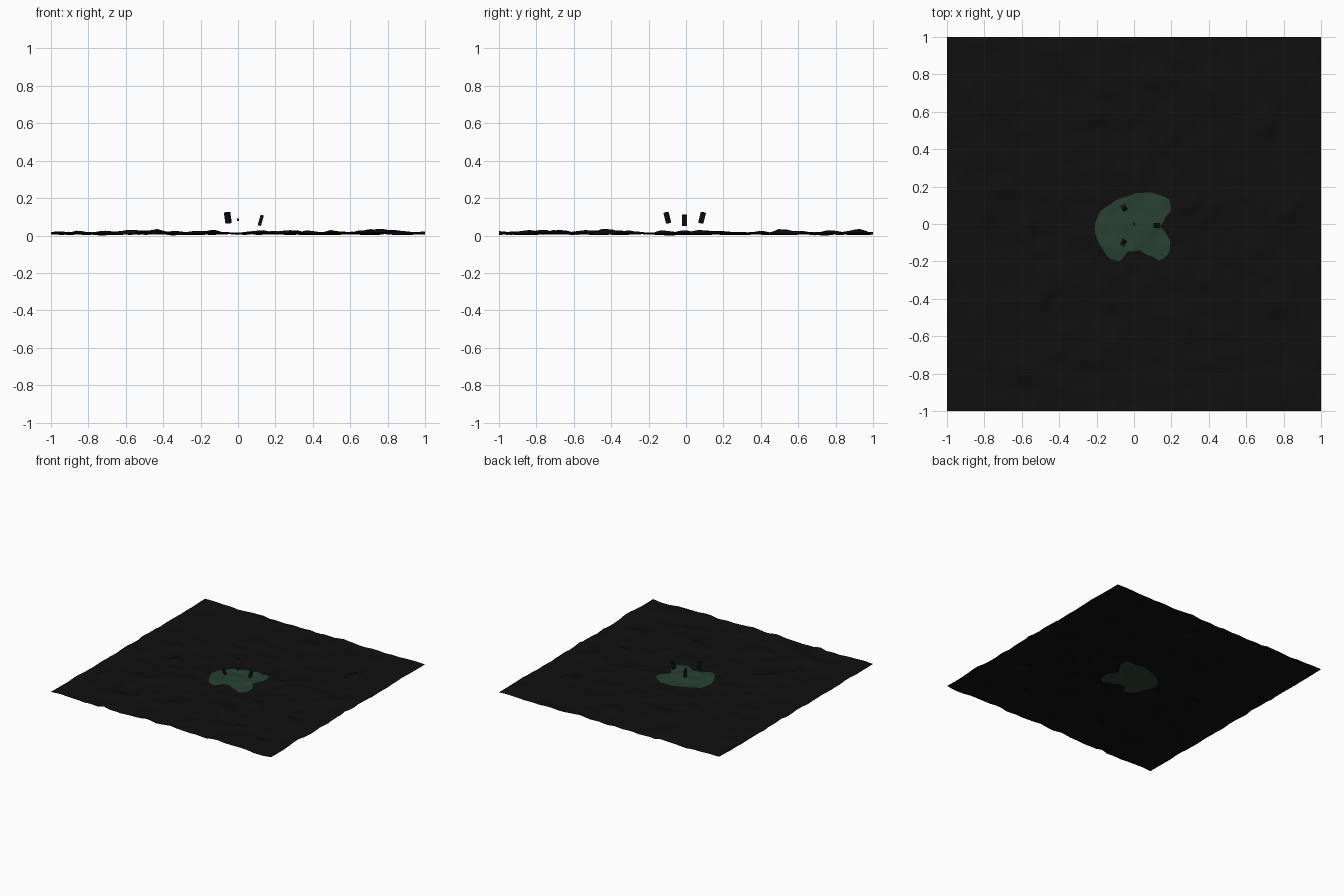
import bpy, bmesh, math
from mathutils import Vector, Matrix, noise

if "Cube" in bpy.data.objects:
    bpy.data.objects.remove(bpy.data.objects["Cube"])


def material(name, rgb):
    m = bpy.data.materials.new(name)
    m.diffuse_color = (*rgb, 1)
    m.use_nodes = True
    m.node_tree.nodes["Principled BSDF"].inputs["Base Color"].default_value = m.diffuse_color
    return m


soil = material("black soil", (0.005, 0.005, 0.005))
moss = material("dark green", (0.021, 0.052, 0.031))
stone = material("black stone", (0.005, 0.008, 0.006))

# outline of the green patch, counter-clockwise
OUTLINE = [(0.195, 0.075), (0.19, 0.13), (0.12, 0.16), (0.03, 0.165), (-0.04, 0.145),
           (-0.12, 0.11), (-0.19, 0.05), (-0.21, -0.03), (-0.17, -0.13), (-0.13, -0.185),
           (-0.08, -0.2), (-0.03, -0.145), (0.03, -0.14), (0.09, -0.17), (0.14, -0.195),
           (0.185, -0.16), (0.195, -0.1), (0.17, -0.05), (0.14, -0.012), (0.165, 0.03)]
POLAR = sorted((math.atan2(y, x) % math.tau, math.hypot(x, y)) for x, y in OUTLINE)
POLAR = [(POLAR[-1][0] - math.tau, POLAR[-1][1])] + POLAR + [(POLAR[0][0] + math.tau, POLAR[0][1])]


def patch_radius(a):
    for (a0, r0), (a1, r1) in zip(POLAR, POLAR[1:]):
        if a0 <= a <= a1:
            t = (a - a0) / (a1 - a0)
            t = t * t * (3 - 2 * t) * 0.5 + t * 0.5
            return r0 + (r1 - r0) * t
    return 0.2


def height(x, y):
    p = Vector((x, y, 0.37))
    n = 0.010 * noise.noise(p * 5) + 0.009 * noise.noise(p * 13)
    bump = max(0, noise.noise(p * 7 + Vector((9, 4, 2))) - 0.25) * 0.035
    return max(0.0, 0.024 + n + bump)


# ground sheet: rings inside the patch, then rings spreading to the square edge
SEG, INNER, OUTER = 144, 8, 36
bm = bmesh.new()
centre = bm.verts.new((0, 0, height(0, 0)))
rings = []
for k in range(1, INNER + OUTER + 1):
    ring = []
    for s in range(SEG):
        a = math.tau * s / SEG
        c, d = math.cos(a), math.sin(a)
        edge, inner = 1 / max(abs(c), abs(d)), patch_radius(a)
        r = inner * k / INNER if k <= INNER else inner + (edge - inner) * (k - INNER) / OUTER
        ring.append(bm.verts.new((r * c, r * d, height(r * c, r * d))))
    rings.append(ring)
for s in range(SEG):
    t = (s + 1) % SEG
    bm.faces.new((centre, rings[0][s], rings[0][t])).material_index = 1
    for k in range(len(rings) - 1):
        f = bm.faces.new((rings[k][s], rings[k + 1][s], rings[k + 1][t], rings[k][t]))
        f.material_index = 1 if k + 1 < INNER else 0
low = min(v.co.z for v in bm.verts)
for v in bm.verts:
    v.co.z -= low
for f in bm.faces:
    f.smooth = True


def finish(bm, name, mats):
    me = bpy.data.meshes.new(name)
    bm.to_mesh(me)
    bm.free()
    ob = bpy.data.objects.new(name, me)
    bpy.context.collection.objects.link(ob)
    for m in mats:
        me.materials.append(m)
    return ob


finish(bm, "ground", [soil, moss])


def block(name, loc, size, lean=0, turn=0):
    b = bmesh.new()
    bmesh.ops.create_cube(b, size=1, matrix=Matrix.Diagonal((*size, 1)))
    ob = finish(b, name, [stone])
    ob.matrix_world = (Matrix.Translation(loc) @ Matrix.Rotation(turn, 4, 'Z')
                       @ Matrix.Rotation(lean, 4, 'Y'))


# three small stones leaning outward around a tiny centre bead
for i, (x, y, z) in enumerate([(0.122, -0.008, 0.081), (-0.053, 0.086, 0.095), (-0.056, -0.1, 0.095)]):
    block(f"stone_{i + 1}", (x, y, z), (0.018, 0.026, 0.058), 0.28, math.tau * i / 3)
block("centre_bead", (0, 0, 0.085), (0.01, 0.01, 0.014))
